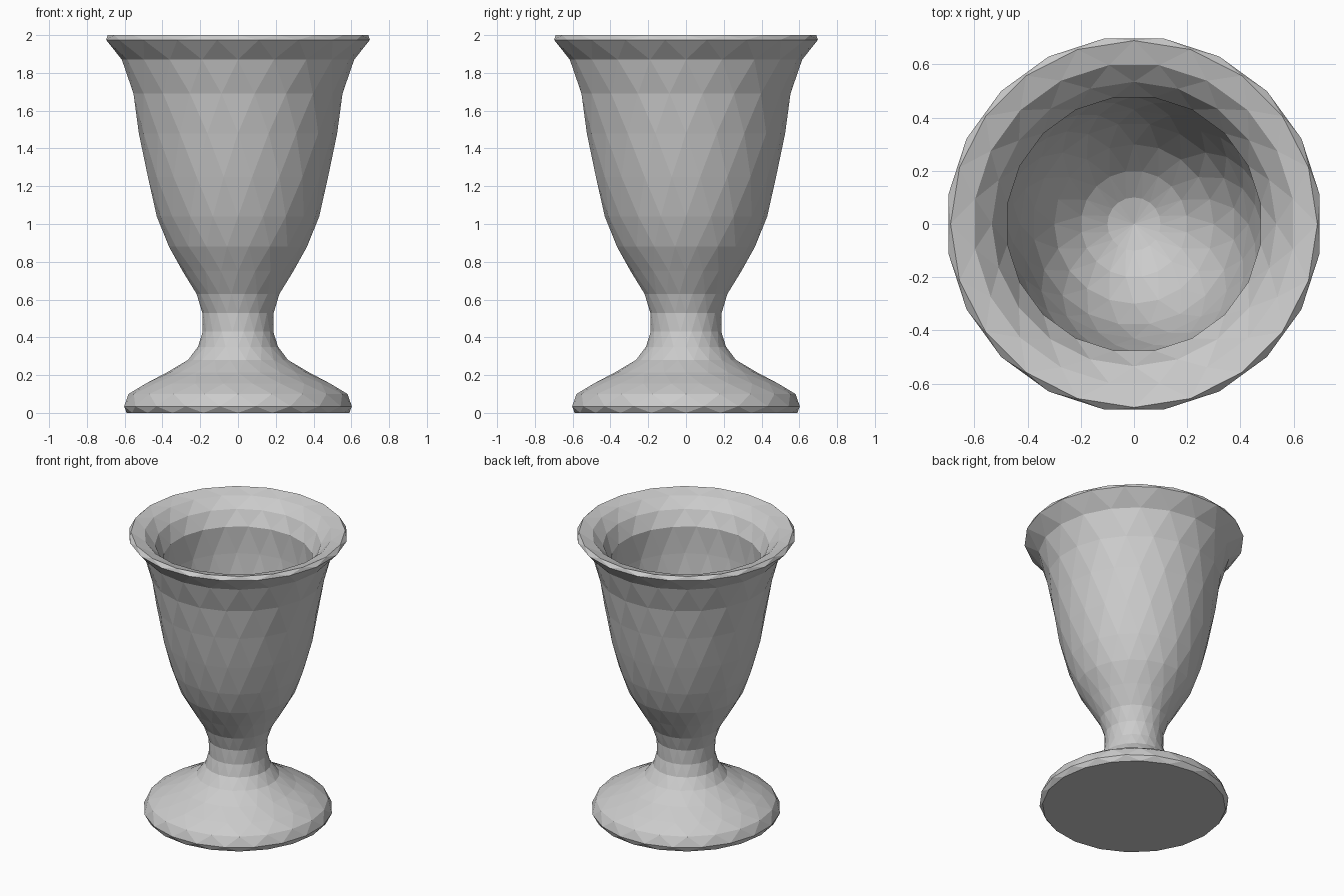
import bpy, bmesh, math

if "Cube" in bpy.data.objects:
    bpy.data.objects.remove(bpy.data.objects["Cube"])

SIDES = 20

# Profile (radius, height): foot, stem, outer bowl, flared lip, inner bowl
profile = [
    (0.59, 0.0), (0.61, 0.035), (0.58, 0.10), (0.495, 0.155), (0.375, 0.215),
    (0.268, 0.28), (0.212, 0.35), (0.189, 0.43), (0.189, 0.53), (0.222, 0.63),
    (0.293, 0.75), (0.37, 0.88), (0.43, 1.04), (0.483, 1.25), (0.525, 1.48),
    (0.56, 1.69), (0.615, 1.87), (0.707, 1.975), (0.69, 2.0), (0.605, 1.975),
    (0.535, 1.91), (0.482, 1.81), (0.482, 1.62), (0.46, 1.40), (0.43, 1.20),
    (0.38, 1.00), (0.30, 0.84), (0.20, 0.73), (0.10, 0.665),
]


def add_ring(bm, radius, height, shift):
    """Ring of points, turned by a fraction of one side."""
    step = math.tau / SIDES
    return [bm.verts.new((radius * math.cos((i + shift) * step),
                          radius * math.sin((i + shift) * step), height))
            for i in range(SIDES)]


bm = bmesh.new()

# Staggered rings give the triangular facets
rings = [add_ring(bm, r, z, 0.5 * (n % 2)) for n, (r, z) in enumerate(profile)]
for n, (a, b) in enumerate(zip(rings, rings[1:])):
    for i in range(SIDES):
        j = (i + 1) % SIDES
        if n % 2 == 0:
            bm.faces.new((a[i], a[j], b[i]))
            bm.faces.new((a[j], b[j], b[i]))
        else:
            bm.faces.new((a[i], b[j], b[i]))
            bm.faces.new((a[i], a[j], b[j]))

# Flat underside of the foot
bm.faces.new(rings[0][::-1])

# Rounded bottom of the bowl
tip = bm.verts.new((0, 0, 0.64))
for i in range(SIDES):
    bm.faces.new((rings[-1][i], rings[-1][(i + 1) % SIDES], tip))

bmesh.ops.recalc_face_normals(bm, faces=bm.faces)
mesh = bpy.data.meshes.new("goblet")
bm.to_mesh(mesh)
bm.free()
bpy.context.collection.objects.link(bpy.data.objects.new("goblet", mesh))
